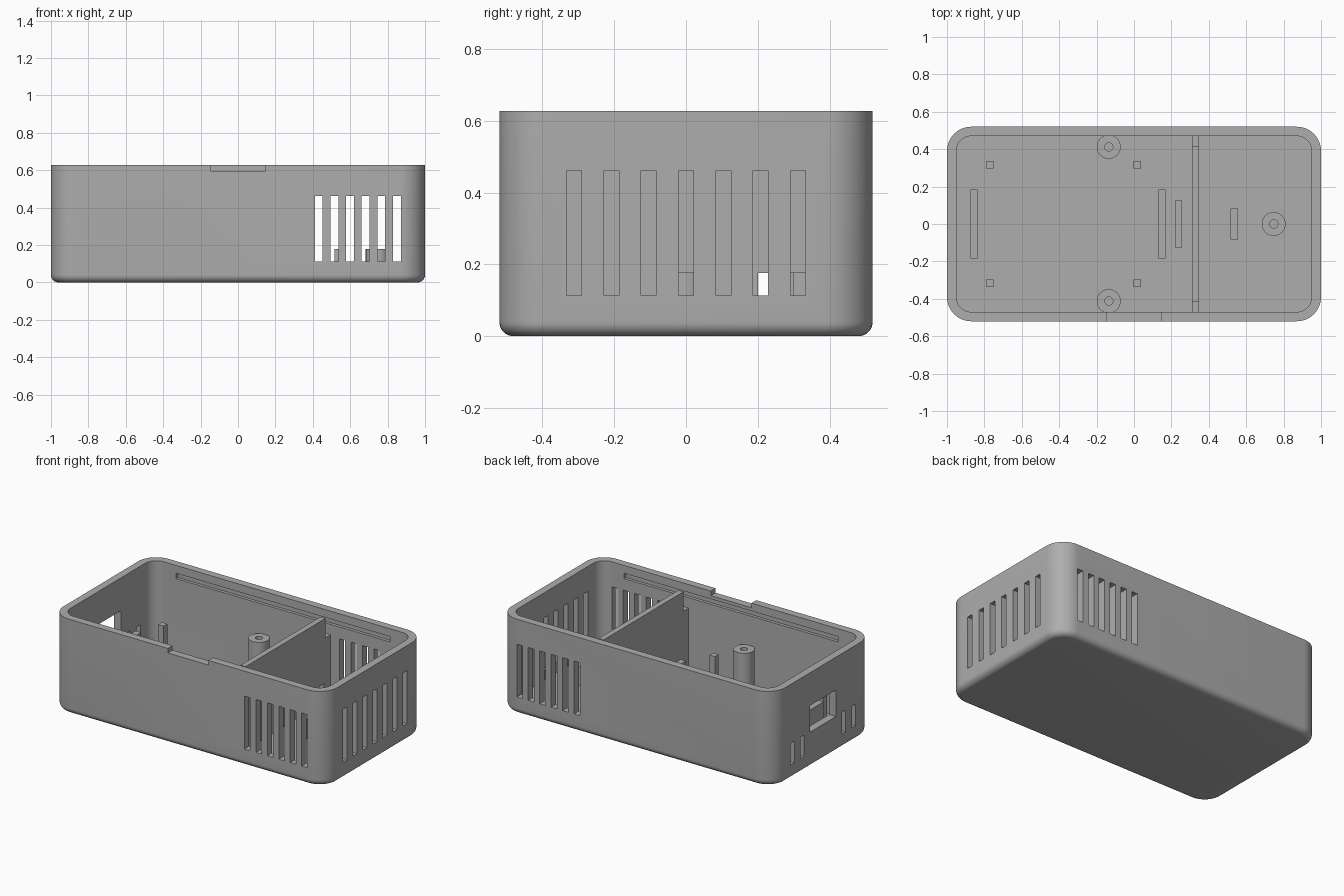
import bpy, bmesh, math

cube = bpy.data.objects.get("Cube")
if cube:
    bpy.data.objects.remove(cube, do_unlink=True)

grey = bpy.data.materials.new("grey plastic")
grey.use_nodes = True
COLOUR = (0.42, 0.42, 0.42, 1)
grey.diffuse_color = COLOUR
grey.node_tree.nodes["Principled BSDF"].inputs["Base Color"].default_value = COLOUR

HX, HY, H = 1.0, 0.52, 0.627   # outer half sizes and height
WALL, R, FILLET = 0.05, 0.13, 0.04


def finish(name, bm):
    bmesh.ops.recalc_face_normals(bm, faces=bm.faces)
    mesh = bpy.data.meshes.new(name)
    bm.to_mesh(mesh)
    bm.free()
    mesh.materials.append(grey)
    obj = bpy.data.objects.new(name, mesh)
    bpy.context.collection.objects.link(obj)
    return obj


def box(name, x0, x1, y0, y1, z0, z1):
    bm = bmesh.new()
    bmesh.ops.create_cube(bm, size=1)
    for v in bm.verts:
        v.co.x = x1 if v.co.x > 0 else x0
        v.co.y = y1 if v.co.y > 0 else y0
        v.co.z = z1 if v.co.z > 0 else z0
    return finish(name, bm)


def cylinder(name, x, y, r, z0, z1, sides=32):
    bm = bmesh.new()
    bmesh.ops.create_cone(bm, cap_ends=True, segments=sides,
                          radius1=r, radius2=r, depth=z1 - z0)
    bmesh.ops.translate(bm, verts=bm.verts, vec=(x, y, (z0 + z1) / 2))
    return finish(name, bm)


def rounded_prism(name, levels, steps=12):
    """Loft rounded rectangles; each level is (inset, height)."""
    bm = bmesh.new()
    rings = []
    for inset, z in levels:
        r, ring = R - inset, []
        for q, (sx, sy) in enumerate([(1, 1), (-1, 1), (-1, -1), (1, -1)]):
            for i in range(steps + 1):
                a = math.pi / 2 * (q + i / steps)
                ring.append(bm.verts.new((sx * (HX - R) + r * math.cos(a),
                                          sy * (HY - R) + r * math.sin(a), z)))
        rings.append(ring)
    for low, high in zip(rings, rings[1:]):
        for i in range(len(low)):
            j = (i + 1) % len(low)
            bm.faces.new((low[i], low[j], high[j], high[i]))
    bm.faces.new(rings[0])
    bm.faces.new(rings[-1])
    return finish(name, bm)


def cut(obj, cutter):
    mod = obj.modifiers.new("cut", "BOOLEAN")
    mod.operation, mod.solver, mod.object = "DIFFERENCE", "EXACT", cutter
    bpy.context.view_layer.objects.active = obj
    bpy.ops.object.modifier_apply(modifier=mod.name)
    bpy.data.objects.remove(cutter, do_unlink=True)


# Case shell: rounded tray with filleted bottom edge
arc = [math.pi / 2 * i / 8 for i in range(9)]
levels = [(FILLET * (1 - math.sin(a)), FILLET * (1 - math.cos(a))) for a in arc]
case = rounded_prism("case_shell", levels + [(0, H)])
cut(case, rounded_prism("cavity", [(WALL, WALL), (WALL, H + 0.1)]))

# Vents through front and back walls, and in the right wall
for i in range(6):
    x = 0.432 + i * 0.0835
    cut(case, box("vent", x - 0.021, x + 0.021, -0.6, 0.6, 0.113, 0.462))
for i in range(-3, 4):
    y = i * 0.104
    cut(case, box("vent", 0.9, 1.1, y - 0.021, y + 0.021, 0.113, 0.462))

# Port window and small slots in the left wall
cut(case, box("window", -1.1, -0.9, -0.135, 0.135, 0.235, 0.41))
for y in (-0.32, -0.216, 0.216, 0.32):
    cut(case, box("slot", -1.1, -0.9, y - 0.02, y + 0.02, 0.095, 0.24))

# Thumb notch in the front rim, lid grooves inside both long walls
cut(case, box("notch", -0.148, 0.148, -0.6, -0.44, 0.597, 0.7))
for s in (-1, 1):
    y0, y1 = sorted((s * 0.4, s * 0.49))
    cut(case, box("groove", -0.78, 0.78, y0, y1, 0.54, 0.575))

# Partition with lowered ends and a cable opening
partition = box("partition", 0.31, 0.347, -0.475, 0.475, 0.04, 0.6)
for s in (-1, 1):
    y0, y1 = sorted((s * 0.416, s * 0.6))
    cut(partition, box("step", 0.2, 0.5, y0, y1, 0.472, 0.7))
cut(partition, box("opening", 0.2, 0.5, 0.2, 0.4, 0.05, 0.176))

# Screw posts with pilot holes
posts = []
for name, x, y, top in (("screw_post_front", -0.135, -0.412, 0.344),
                        ("screw_post_back", -0.135, 0.412, 0.344),
                        ("screw_post_low", 0.747, 0, 0.178)):
    post = cylinder(name, x, y, 0.064, 0.04, top)
    cut(post, cylinder("pilot", x, y, 0.022, 0.06, 0.5))
    posts.append(post)

# Board pegs
for x in (-0.772, 0.018):
    for y in (-0.318, 0.318):
        box("board_peg", x - 0.02, x + 0.02, y - 0.02, y + 0.02, 0.04, 0.3)

# Support ribs standing on the floor
for x, half, top in ((-0.856, 0.185, 0.28), (0.15, 0.185, 0.28),
                     (0.238, 0.125, 0.28), (0.536, 0.083, 0.178)):
    box("support_rib", x - 0.019, x + 0.019, -half, half, 0.04, top)

# Smooth the rounded parts, keeping edges sharp
bpy.ops.object.select_all(action="DESELECT")
for obj in [case] + posts:
    obj.select_set(True)
bpy.context.view_layer.objects.active = case
bpy.ops.object.shade_smooth_by_angle(angle=math.radians(30))
